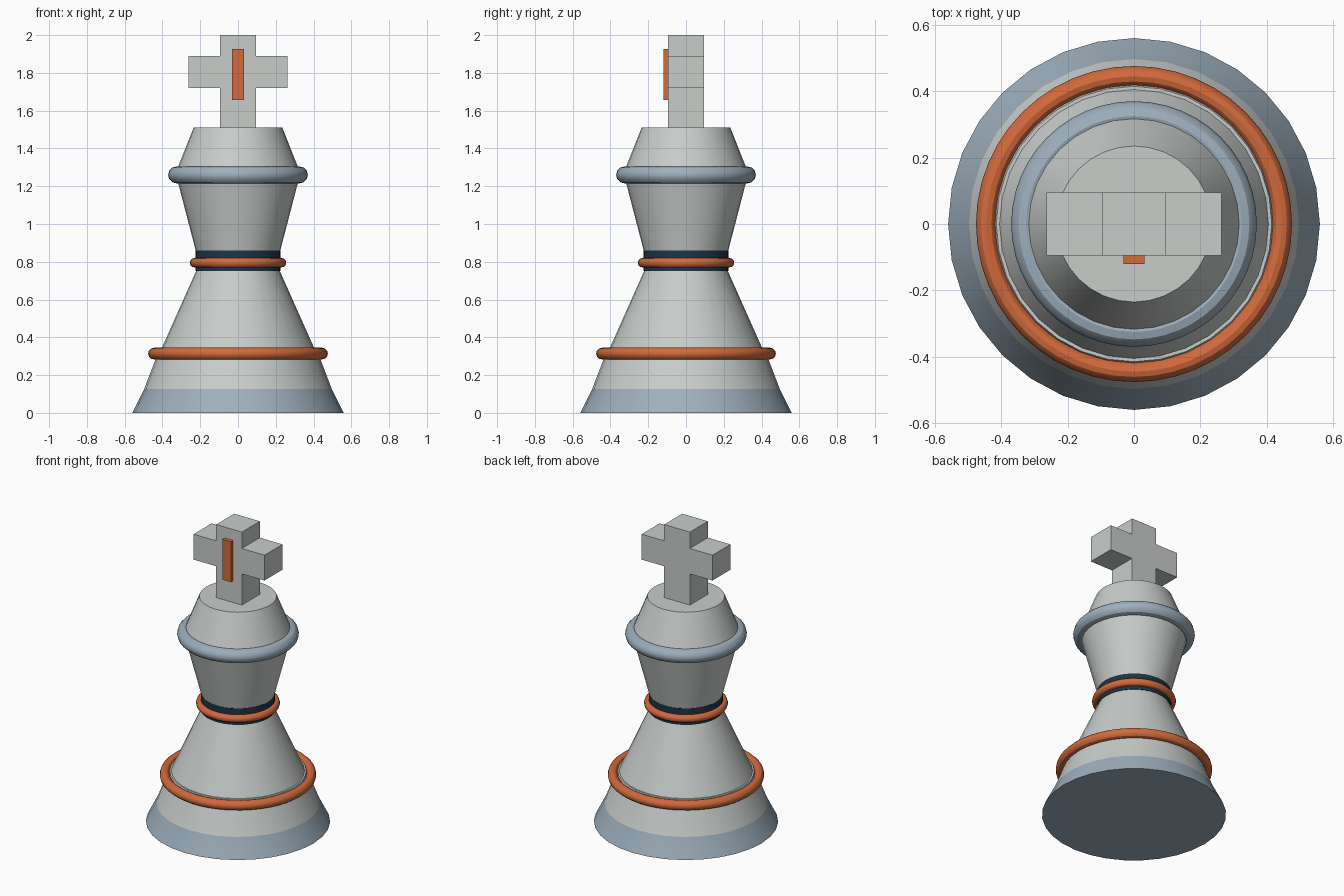
import bpy, bmesh, math

default = bpy.data.objects.get("Cube")
if default:
    bpy.data.objects.remove(default)


def material(name, rgb):
    m = bpy.data.materials.new(name)
    m.use_nodes = True
    colour = (*rgb, 1)
    m.diffuse_color = colour
    m.node_tree.nodes["Principled BSDF"].inputs["Base Color"].default_value = colour
    return m


grey = material("pale grey", (0.58, 0.61, 0.59))
blue = material("steel blue", (0.34, 0.43, 0.51))
orange = material("burnt orange", (0.65, 0.145, 0.045))
navy = material("dark navy", (0.012, 0.035, 0.06))


def finish(name, bm, mats, smooth=True):
    bmesh.ops.recalc_face_normals(bm, faces=bm.faces)
    mesh = bpy.data.meshes.new(name)
    bm.to_mesh(mesh)
    bm.free()
    for m in mats:
        mesh.materials.append(m)
    obj = bpy.data.objects.new(name, mesh)
    bpy.context.collection.objects.link(obj)
    if smooth:
        bpy.ops.object.select_all(action="DESELECT")
        bpy.context.view_layer.objects.active = obj
        obj.select_set(True)
        bpy.ops.object.shade_smooth_by_angle(angle=math.radians(30))
    return obj


def lathe(name, profile, mats, sides=32, closed=False):
    """Revolve (radius, height) points; open profiles get flat end caps."""
    bm = bmesh.new()
    step = 2 * math.pi / sides
    rings = [[bm.verts.new((r * math.cos(i * step), r * math.sin(i * step), z))
              for i in range(sides)] for r, z in profile]
    pairs = list(zip(rings, rings[1:]))
    if closed:
        pairs.append((rings[-1], rings[0]))
    else:
        bm.faces.new(rings[0])
        bm.faces.new(rings[-1])
    for low, high in pairs:
        for i in range(sides):
            j = (i + 1) % sides
            bm.faces.new((low[i], low[j], high[j], high[i]))
    return finish(name, bm, mats)


def ring(name, radius, height, thick, mat):
    n = 12
    profile = [(radius + thick * math.cos(2 * math.pi * k / n),
                height + thick * math.sin(2 * math.pi * k / n)) for k in range(n)]
    lathe(name, profile, [mat], sides=48, closed=True)


# Turned body, bottom to top
base = lathe("base", [(0.56, 0), (0.497, 0.126), (0.415, 0.34)], [grey, blue])
for face in base.data.polygons:
    face.material_index = int(face.center.z < 0.126)
lathe("lower_body", [(0.405, 0.34), (0.222, 0.75)], [grey])
lathe("waist_band", [(0.226, 0.75), (0.226, 0.86)], [navy])
lathe("upper_body", [(0.224, 0.86), (0.328, 1.26)], [grey])
lathe("head", [(0.334, 1.26), (0.235, 1.51)], [grey])

# Rounded rings
ring("base_ring", 0.445, 0.314, 0.031, orange)
ring("waist_ring", 0.23, 0.795, 0.025, orange)
ring("head_ring", 0.325, 1.26, 0.045, blue)

# Cross on top: one outline, extruded front to back
half, arm, depth = 0.095, 0.263, 0.095
right = [(half, 1.51), (half, 1.72), (arm, 1.72), (arm, 1.89), (half, 1.89), (half, 2.0)]
outline = right + [(-x, z) for x, z in reversed(right)]
bm = bmesh.new()
front = bm.faces.new([bm.verts.new((x, -depth, z)) for x, z in outline])
extruded = bmesh.ops.extrude_face_region(bm, geom=[front], use_keep_orig=True)
bmesh.ops.translate(bm, vec=(0, 2 * depth, 0),
                    verts=[v for v in extruded["geom"] if isinstance(v, bmesh.types.BMVert)])
finish("cross", bm, [grey], smooth=False)

# Inlay bar on the front of the cross
bm = bmesh.new()
bmesh.ops.create_cube(bm, size=1)
bmesh.ops.scale(bm, vec=(0.062, 0.025, 0.27), verts=bm.verts)
bmesh.ops.translate(bm, vec=(0, -0.1075, 1.792), verts=bm.verts)
finish("cross_inlay", bm, [orange], smooth=False)
